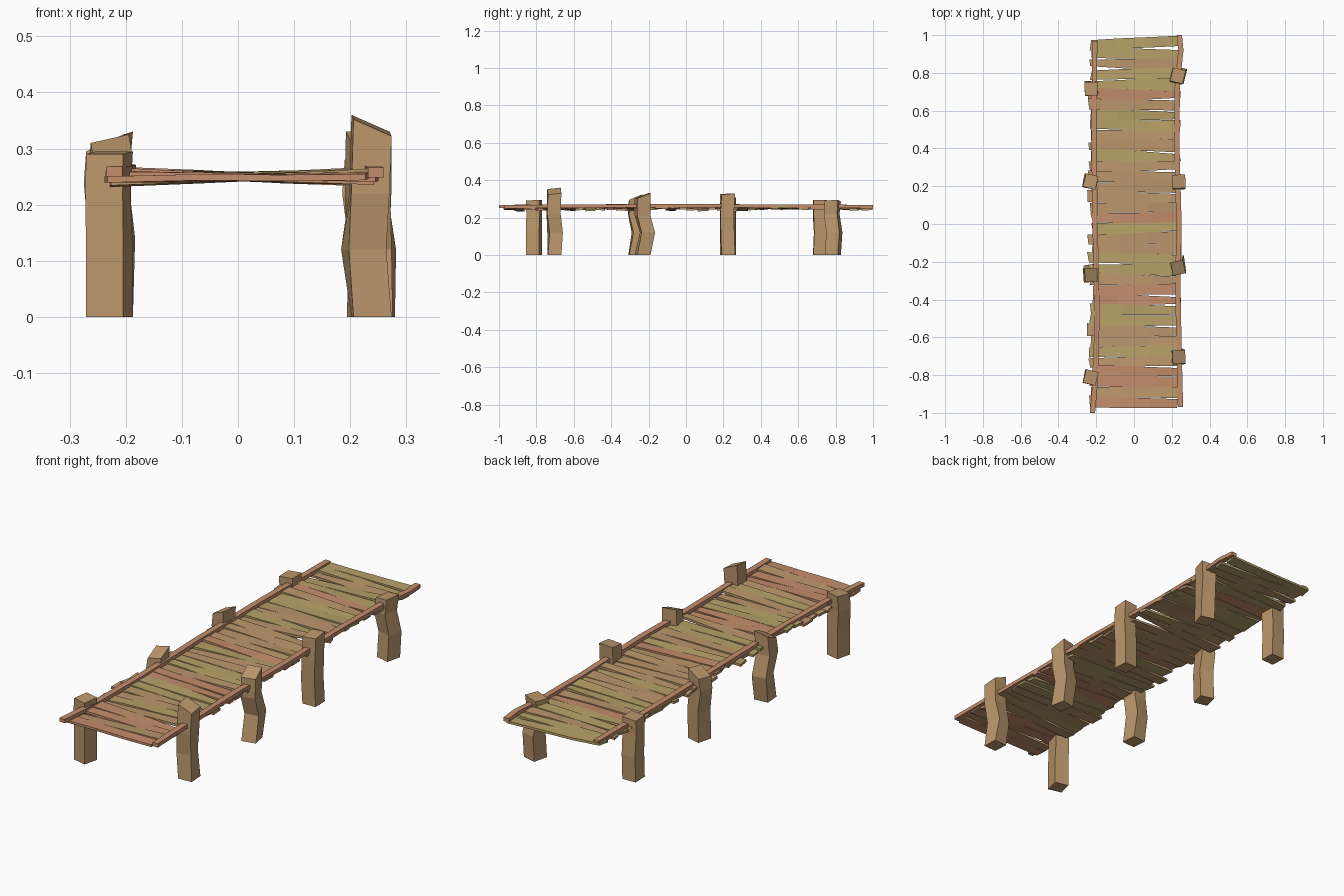
import bpy, bmesh, math, random
from mathutils import Vector, Matrix

if "Cube" in bpy.data.objects:
    bpy.data.objects.remove(bpy.data.objects["Cube"])

random.seed(7)
R = random.uniform


def material(name, rgb):
    m = bpy.data.materials.new(name)
    m.diffuse_color = (*rgb, 1)
    m.use_nodes = True
    m.node_tree.nodes["Principled BSDF"].inputs["Base Color"].default_value = m.diffuse_color
    return m


BROWN = material("brown_wood", (0.50, 0.31, 0.15))
OLIVE = material("olive_wood", (0.48, 0.36, 0.14))
PINK = material("reddish_wood", (0.55, 0.27, 0.15))


def loft(name, rings, mat):
    """Solid through a list of four-point rings, capped at both ends."""
    bm = bmesh.new()
    vs = [[bm.verts.new(p) for p in ring] for ring in rings]
    for a, b in zip(vs, vs[1:]):
        for i in range(4):
            j = (i + 1) % 4
            bm.faces.new((a[i], a[j], b[j], b[i]))
    bm.faces.new(vs[0][::-1])
    bm.faces.new(vs[-1])
    bmesh.ops.recalc_face_normals(bm, faces=bm.faces)
    me = bpy.data.meshes.new(name)
    bm.to_mesh(me)
    bm.free()
    me.materials.append(mat)
    ob = bpy.data.objects.new(name, me)
    bpy.context.collection.objects.link(ob)
    return ob


# Posts: crooked square logs with a slanted top
def post(name, x, y, turn, top, slope, bends):
    rings = []
    levels = [(0, 0, 0, 0)] + bends
    for k, (z, dx, dy, twist) in enumerate(levels):
        rot = Matrix.Rotation(math.radians(turn + twist), 3, 'Z')
        last = k == len(levels) - 1
        ring = []
        for sx, sy in ((-1, -1), (1, -1), (1, 1), (-1, 1)):
            p = rot @ Vector((sx * 0.034, sy * 0.036, 0))
            h = top + slope[0] * (sx - 1) / 2 + slope[1] * (sy - 1) / 2 if last else z
            ring.append((x + dx + p.x, y + dy + p.y, h))
        rings.append(ring)
    loft(name, rings, BROWN)


post("left_post_1", -0.229, -0.812, -14, 0.295, (0, 0.005),
     [(0.12, 0, 0, 0), (0.22, -0.003, 0, 3), (0.29, 0, 0, 0)])
post("left_post_2", -0.226, -0.270, 4, 0.325, (0.015, 0.03),
     [(0.12, 0, 0.02, 4), (0.22, -0.008, -0.002, 0), (0.3, 0, 0, 0)])
post("left_post_3", -0.229, 0.225, -14, 0.330, (0.03, 0.005),
     [(0.14, 0.004, 0, 0), (0.24, -0.006, 0, 4), (0.3, 0, 0, 0)])
post("left_post_4", -0.227, 0.716, 2, 0.295, (0.005, 0),
     [(0.12, 0, 0.005, 0), (0.22, 0, 0, 2), (0.29, 0, 0, 0)])
post("right_post_1", 0.238, -0.704, 3, 0.330, (-0.03, 0.008),
     [(0.12, -0.014, 0.004, 8), (0.22, -0.004, -0.004, 0), (0.3, 0, 0, 0)])
post("right_post_2", 0.235, -0.232, 12, 0.330, (0, 0.028),
     [(0.12, 0, 0.026, -4), (0.21, -0.004, 0, 0), (0.3, -0.002, 0, 0)])
post("right_post_3", 0.238, 0.225, 2, 0.330, (0.005, 0.008),
     [(0.12, -0.004, -0.004, 0), (0.22, 0, -0.006, 0), (0.3, 0, 0, 0)])
post("right_post_4", 0.238, 0.785, -14, 0.295, (0.01, 0.005),
     [(0.12, 0.002, 0.008, 0), (0.22, -0.012, -0.006, 3), (0.29, -0.006, 0, 0)])

# Deck planks: irregular wedges, front to back, P/O/B = colour
COLOURS = "PBPPBOBBOOPPBOOBBOPBBBBBOBBOOBPOOBOO"
MATS = {"P": PINK, "O": OLIVE, "B": BROWN}
N = len(COLOURS)
pitch = 1.93 / N
for i, c in enumerate(COLOURS):
    yc = -0.945 + pitch * (i + 0.0) + 0.5 * pitch * (i / N)
    taper = R(-0.011, 0.011)
    skew = R(-0.008, 0.008)
    roll, lift, half = R(-0.010, 0.010), R(-0.001, 0.004), 0.0275
    if i == N - 1:
        skew, taper = 0.012, 0
    rings = []
    for t in (-1, -0.35, 0.35, 1):
        hw = half + taper * t
        y = yc + skew * t + (R(-0.002, 0.002) if abs(t) < 1 else 0)
        z = 0.243 + lift + roll * t
        th = 0.011
        ex = 0.004 + R(-0.011, 0.012)
        xs = [t * 0.236 + ex + (R(-0.008, 0.008) if abs(t) == 1 else 0) for _ in range(2)]
        tilt = R(-0.002, 0.002)
        rings.append([(xs[0], y - hw, z - tilt), (xs[1], y + hw, z + tilt),
                      (xs[1], y + hw, z + th + tilt), (xs[0], y - hw, z + th - tilt)])
    loft(f"plank_{i + 1}", rings, MATS[c])

# Side rails lying on the plank ends
def rail(name, path):
    rings = []
    for x, y, z in path:
        w, h = 0.014, 0.009
        rings.append([(x - w, y, z - h), (x + w, y, z - h), (x + w, y, z + h), (x - w, y, z + h)])
    loft(name, rings, PINK)


rail("left_rail", [(-0.220, -1.0, 0.259), (-0.202, -0.80, 0.260), (-0.196, -0.45, 0.262),
                   (-0.206, 0, 0.264), (-0.212, 0.45, 0.261), (-0.208, 0.97, 0.259)])
rail("right_rail", [(0.246, -0.97, 0.257), (0.240, -0.72, 0.260), (0.232, -0.35, 0.262),
                    (0.238, 0, 0.263), (0.226, 0.45, 0.261), (0.230, 0.75, 0.260),
                    (0.248, 0.92, 0.259), (0.240, 1.0, 0.257)])
